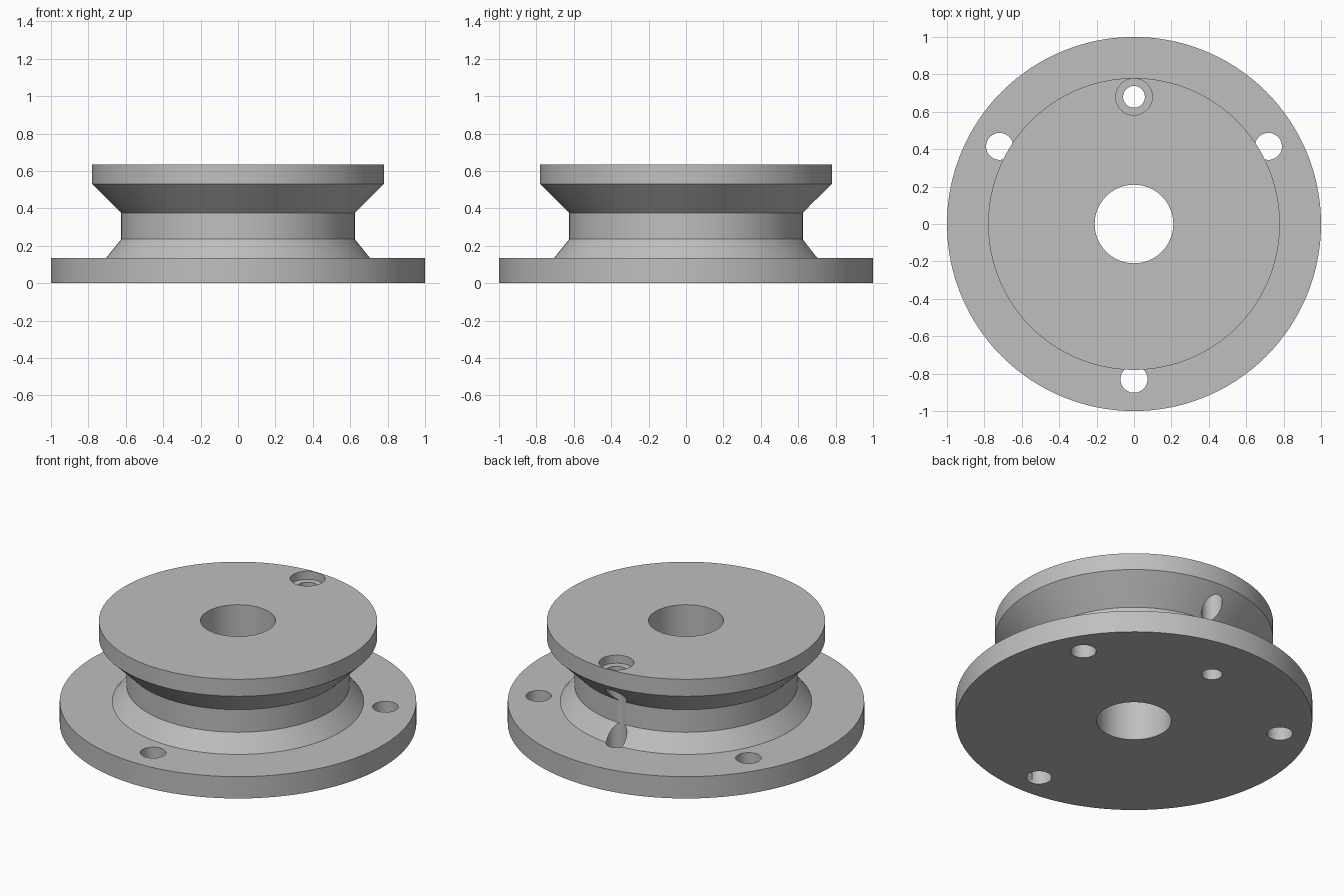
import bpy, bmesh
from math import cos, sin, pi, radians

cube = bpy.data.objects.get("Cube")
if cube:
    bpy.data.objects.remove(cube)

SEGMENTS = 128

grey = bpy.data.materials.new("plain grey")
grey.use_nodes = True
colour = (0.52, 0.52, 0.52, 1)
grey.diffuse_color = colour
grey.node_tree.nodes["Principled BSDF"].inputs["Base Color"].default_value = colour


def lathe(name, profile, x=0, y=0, segments=SEGMENTS):
    """Closed (radius, z) profile spun round a vertical axis, capped at both ends."""
    bm = bmesh.new()
    rings = [[bm.verts.new((x + r * cos(2 * pi * i / segments),
                            y + r * sin(2 * pi * i / segments), z))
              for i in range(segments)] for r, z in profile]
    for low, high in zip(rings, rings[1:]):
        for i in range(segments):
            j = (i + 1) % segments
            bm.faces.new((low[i], low[j], high[j], high[i]))
    bm.faces.new(rings[0][::-1])
    bm.faces.new(rings[-1])
    mesh = bpy.data.meshes.new(name)
    bm.to_mesh(mesh)
    bm.free()
    mesh.materials.append(grey)
    obj = bpy.data.objects.new(name, mesh)
    bpy.context.collection.objects.link(obj)
    return obj


# Grooved hub: base flange, lower cone, neck, flared upper cone, top disc
hub = lathe("flanged_hub", [(1, 0), (1, 0.135), (0.705, 0.135), (0.625, 0.235),
                            (0.625, 0.375), (0.78, 0.53), (0.78, 0.635)])

# Centre bore, and the counterbored screw hole near the back rim
cutters = [
    lathe("bore_cutter", [(0.21, -0.1), (0.21, 0.8)]),
    lathe("screw_hole_cutter", [(0.058, -0.1), (0.058, 0.585),
                                (0.098, 0.585), (0.098, 0.8)], 0, 0.68, 48),
]
# Three bolt holes through the base flange only
for angle in (-90, 30, 150):
    a = radians(angle)
    cutters.append(lathe("bolt_hole_cutter", [(0.072, -0.1), (0.072, 0.25)],
                         0.83 * cos(a), 0.83 * sin(a), 48))

bpy.context.view_layer.objects.active = hub
for cutter in cutters:
    mod = hub.modifiers.new(cutter.name, "BOOLEAN")
    mod.operation = "DIFFERENCE"
    mod.solver = "EXACT"
    mod.object = cutter
    bpy.ops.object.modifier_apply(modifier=mod.name)
for cutter in cutters:
    bpy.data.objects.remove(cutter)

bpy.ops.object.select_all(action="DESELECT")
hub.select_set(True)
bpy.ops.object.shade_smooth_by_angle(angle=radians(25))
